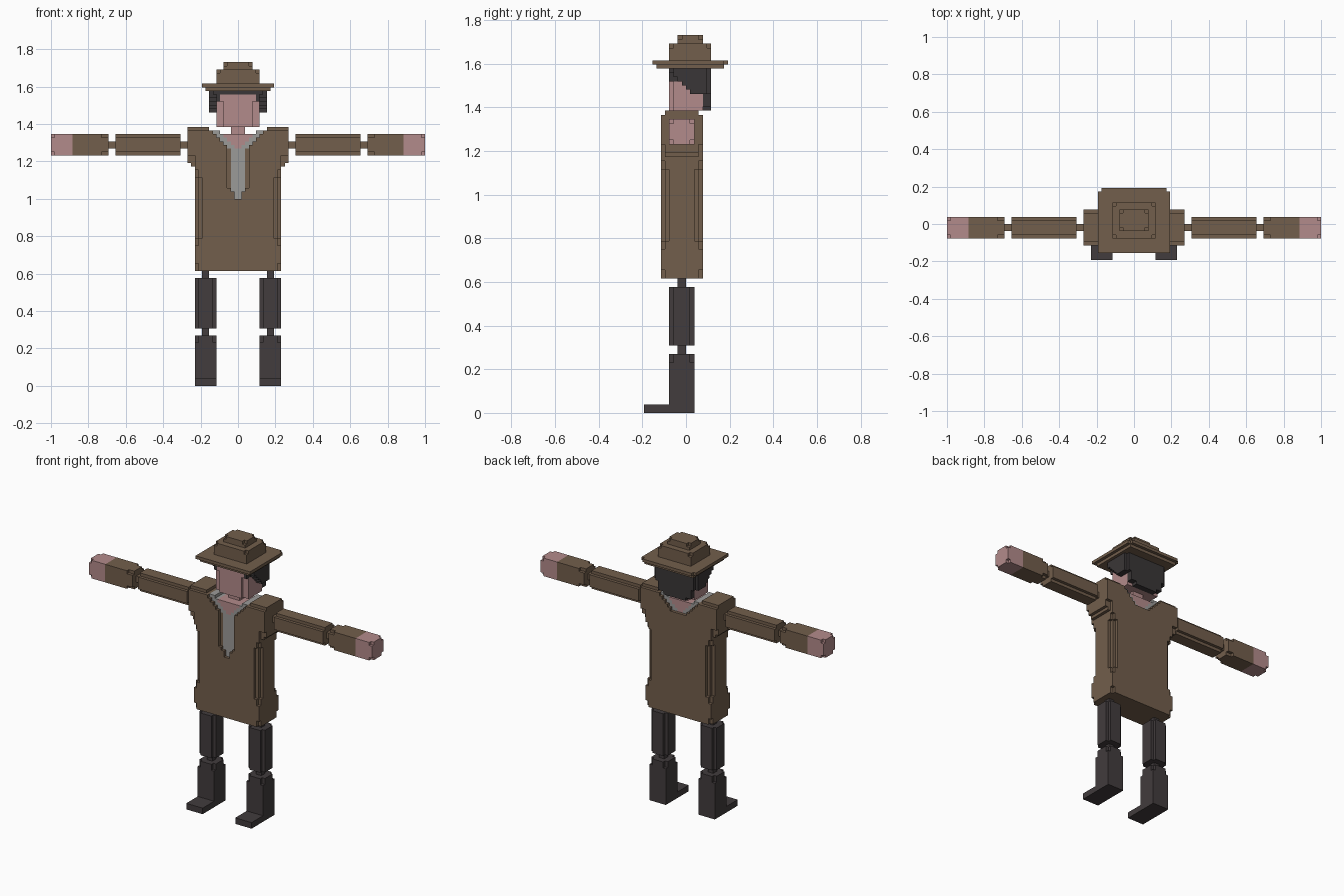
import bpy, bmesh
from mathutils import Vector

if "Cube" in bpy.data.objects:
    bpy.data.objects.remove(bpy.data.objects["Cube"])

G = 1 / 52  # block size


def material(name, rgb):
    m = bpy.data.materials.new(name)
    m.diffuse_color = (*rgb, 1)
    m.use_nodes = True
    m.node_tree.nodes["Principled BSDF"].inputs["Base Color"].default_value = m.diffuse_color
    return m


BROWN = material("coat_brown", (0.17, 0.113, 0.072))
SKIN = material("skin_pink", (0.45, 0.258, 0.258))
DARK = material("trouser_dark", (0.054, 0.045, 0.047))
HAIR = material("hair_black", (0.042, 0.037, 0.038))
GREY = material("shirt_grey", (0.33, 0.327, 0.318))


def blocks(name, mat, lo, hi, solid=lambda ax, y, z: True):
    """Block-built part: keeps cells where solid(|x|, y, z) holds, skins the outside."""
    cells = {(x, y, z)
             for x in range(lo[0], hi[0])
             for y in range(lo[1], hi[1])
             for z in range(lo[2], hi[2])
             if solid(x if x >= 0 else -1 - x, y, z)}
    bm = bmesh.new()
    verts = {}

    def vert(p):
        if p not in verts:
            verts[p] = bm.verts.new(Vector(p) * G)
        return verts[p]

    for c in cells:
        for axis in range(3):
            u, v = (axis + 1) % 3, (axis + 2) % 3
            for side in (0, 1):
                n = list(c)
                n[axis] += 2 * side - 1
                if tuple(n) in cells:
                    continue
                ring = []
                for du, dv in ((0, 0), (1, 0), (1, 1), (0, 1)):
                    p = list(c)
                    p[axis] += side
                    p[u] += du
                    p[v] += dv
                    ring.append(vert(tuple(p)))
                bm.faces.new(ring if side else ring[::-1])
    bmesh.ops.dissolve_limit(bm, angle_limit=0.01, verts=bm.verts[:], edges=bm.edges[:])
    me = bpy.data.meshes.new(name)
    bm.to_mesh(me)
    bm.free()
    me.materials.append(mat)
    ob = bpy.data.objects.new(name, me)
    bpy.context.collection.objects.link(ob)
    return ob


def pair(name, mat, lo, hi, solid=lambda ax, y, z: True):
    """Same part on both sides of the body."""
    blocks("left_" + name, mat, lo, hi, solid)
    blocks("right_" + name, mat, (-hi[0], lo[1], lo[2]), (-lo[0], hi[1], hi[2]), solid)


# Legs
pair("hip_joint", DARK, (8, -2, 30), (10, 0, 32))
pair("knee_joint", DARK, (8, -2, 14), (10, 0, 16))
pair("thigh", DARK, (6, -4, 16), (12, 2, 30),
     lambda ax, y, z: not (ax in (6, 11) and y in (-4, 1)))
pair("shin", DARK, (6, -4, 0), (12, 2, 14),
     lambda ax, y, z: not (z > 11 and ax in (6, 11) and y in (-4, 1)))
pair("foot", DARK, (6, -10, 0), (12, -4, 2))

# Arms
pair("shoulder_joint", BROWN, (14, -2, 66), (16, 0, 68))
pair("elbow_joint", BROWN, (34, -2, 66), (36, 0, 68))
pair("upper_arm", BROWN, (16, -4, 64), (34, 2, 70),
     lambda ax, y, z: not (y in (-4, 1) and z in (64, 69)))
pair("forearm", BROWN, (36, -4, 64), (46, 2, 70),
     lambda ax, y, z: not (ax < 38 and y in (-4, 1) and z in (64, 69)))
pair("hand", SKIN, (46, -4, 64), (52, 2, 70),
     lambda ax, y, z: not (ax > 50 and y in (-4, 1) and z in (64, 69)))


# Coat with a neck opening, lapels, and trimmed corners
def opening(z):
    if z >= 66:
        return z - 63
    return 0 if z < 52 else 1 if z < 54 else 2


def coat(ax, y, z):
    width = 12 if z < 61 else 13 if z < 62 else 14
    if ax >= width:
        return False
    i, j = width - 1 - ax, min(y + 6, 3 - y)
    if z == 71 and j == 0:
        return False
    if z in (61, 62, 63) and ax >= 12 and j == 0:
        return False
    # waist and hem corners
    trim = 2 if 41 <= z < 58 else 1 if 39 <= z < 60 or z < 34 else 0
    if i + j < trim:
        return False
    # neck opening runs through, chest opening is on the front only
    if z >= 66:
        return ax >= opening(z)
    if y == -6 and 55 <= z and ax < 3:
        return False
    return not (y <= -5 and ax < opening(z))


blocks("coat", BROWN, (-14, -6, 32), (14, 4, 72), coat)
blocks("shirt", GREY, (-8, -5, 52), (8, 3, 71),
       lambda ax, y, z: (z - 65 <= ax < opening(z) and ax >= min(z - 65, 4)) or
       (z >= 66 and min(z - 65, 4) <= ax < opening(z) and z < 70) or
       (z < 66 and y == -5 and ax < opening(z)))
blocks("chest", SKIN, (-4, -5, 65), (4, 3, 70),
       lambda ax, y, z: ax < min(z - 65, 4))
blocks("neck", SKIN, (-2, -2, 70), (2, 2, 72))


# Head and hair share one rule so that they fit together
def is_hair(ax, y, z):
    if z >= 81:
        return True
    if y >= 4:
        return z >= (72 if ax < 4 else 73 if ax < 6 else 76)
    if ax >= 6:
        return z >= max(76, 77 - y if y < 1 else 76)
    return ax == 5 and z >= 79


def head_shape(ax, y, z):
    if ax >= 7 and (y < -3 or y > 4):
        return False
    return not (y == -4 and 4 <= ax < 6 and z < 79)


blocks("face", SKIN, (-6, -4, 72), (6, 4, 82),
       lambda ax, y, z: head_shape(ax, y, z) and not is_hair(ax, y, z))
blocks("hair", HAIR, (-8, -4, 72), (8, 6, 82),
       lambda ax, y, z: head_shape(ax, y, z) and is_hair(ax, y, z))


# Hat: two-layer brim and two-tier crown
def hat(ax, y, z):
    if z == 82:
        return ax < 9 and -7 <= y < 9
    if z == 83:
        return not (ax == 9 and y == 9)
    if z < 88:
        return ax < 6 and -4 <= y < 6 and not (z == 87 and ax == 5 and y in (-4, 5))
    return ax < 4 and -2 <= y < 4 and not (z == 89 and ax == 3 and y in (-2, 3))


blocks("hat", BROWN, (-10, -8, 82), (10, 10, 90), hat)
